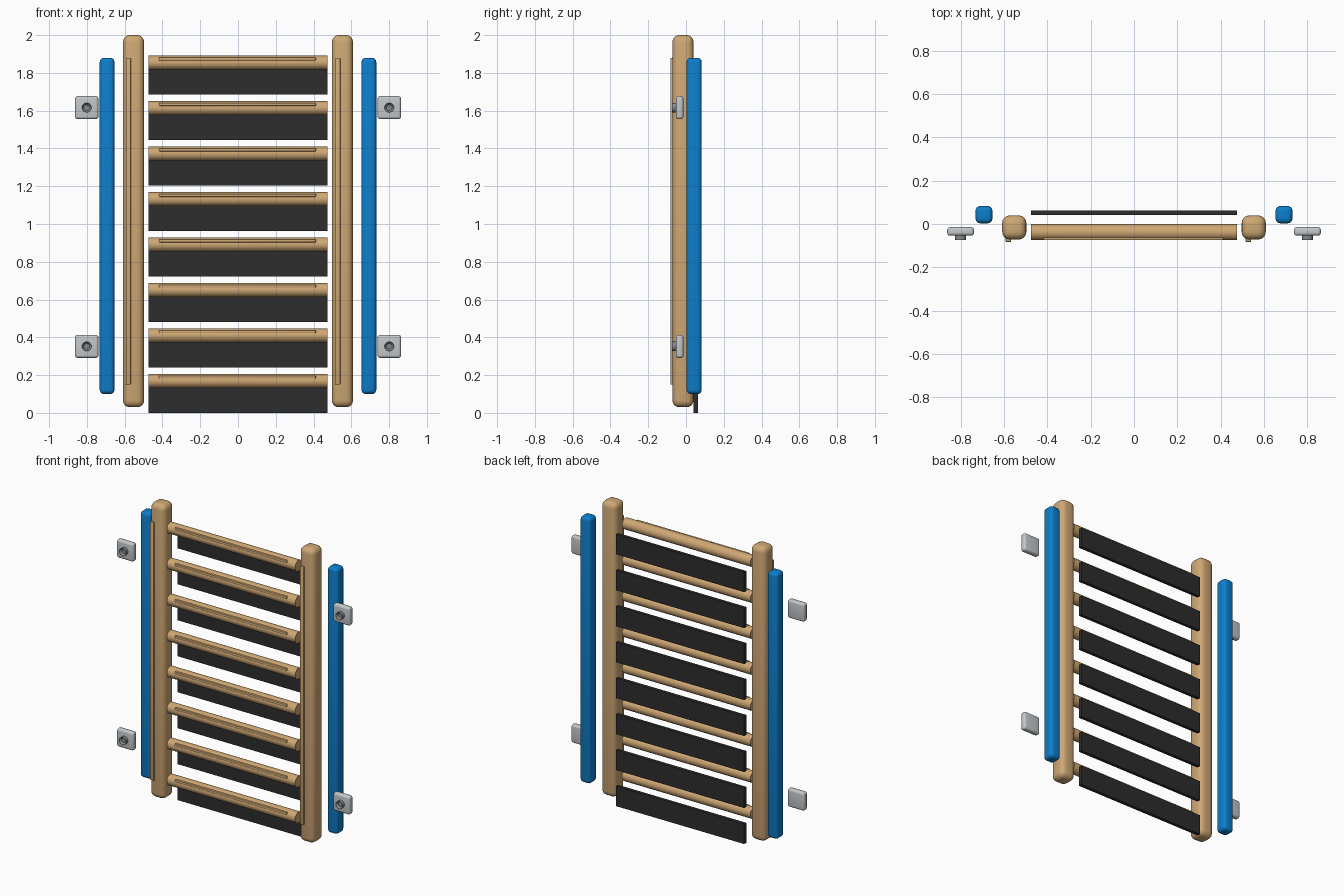
import bpy
import bmesh
import math
from mathutils import Matrix

if "Cube" in bpy.data.objects:
    bpy.data.objects.remove(bpy.data.objects["Cube"])


def material(name, rgb):
    m = bpy.data.materials.new(name)
    m.use_nodes = True
    m.diffuse_color = (*rgb, 1)
    m.node_tree.nodes["Principled BSDF"].inputs["Base Color"].default_value = (*rgb, 1)
    return m


wood = material("beech wood", (0.62, 0.39, 0.175))
blue = material("blue", (0.004, 0.21, 0.6))
metal = material("light metal", (0.55, 0.58, 0.6))
steel = material("bolt steel", (0.24, 0.26, 0.27))
black = material("black", (0.026, 0.026, 0.026))


def finish(name, bm, mat, smooth=True):
    mesh = bpy.data.meshes.new(name)
    bm.to_mesh(mesh)
    bm.free()
    mesh.materials.append(mat)
    ob = bpy.data.objects.new(name, mesh)
    bpy.context.collection.objects.link(ob)
    if smooth:
        bpy.ops.object.select_all(action="DESELECT")
        ob.select_set(True)
        bpy.context.view_layer.objects.active = ob
        bpy.ops.object.shade_smooth_by_angle(angle=math.radians(40))
    return ob


def block(name, centre, size, mat, bevel=0, segments=4):
    bm = bmesh.new()
    bmesh.ops.create_cube(bm, size=1)
    bmesh.ops.scale(bm, vec=size, verts=bm.verts)
    bmesh.ops.translate(bm, vec=centre, verts=bm.verts)
    if bevel:
        bmesh.ops.bevel(bm, geom=bm.edges[:], offset=bevel, segments=segments,
                        profile=0.5, affect="EDGES")
    return finish(name, bm, mat, bevel > 0)


def rod(name, centre, radius, length, axis, mat, sides=24, recess=0):
    bm = bmesh.new()
    turn = Matrix.Rotation(math.pi / 2, 4, axis)
    bmesh.ops.create_cone(bm, cap_ends=True, segments=sides, radius1=radius,
                          radius2=radius, depth=length,
                          matrix=Matrix.Translation(centre) @ turn)
    if recess:
        # Hollow the front cap
        bm.normal_update()
        cap = [f for f in bm.faces if f.normal.y < -0.9]
        bmesh.ops.inset_region(bm, faces=cap, thickness=radius * 0.4)
        bmesh.ops.translate(bm, vec=(0, recess, 0), verts=cap[0].verts[:])
    return finish(name, bm, mat)


# Posts, side rails and wall brackets on both sides
for side, s in (("left", 1), ("right", -1)):
    block(side + "_post", (s * 0.553, -0.016, 1.015), (0.112, 0.112, 1.97), wood, 0.036)
    block(side + "_post_strip", (s * 0.5545 - 0.026, -0.072, 1.015),
          (0.026, 0.022, 1.73), wood, 0.004, 2)
    block(side + "_side_rail", (s * 0.693, 0.043, 0.99), (0.078, 0.08, 1.78), blue, 0.022)
    for level, z in (("lower", 0.352), ("upper", 1.616)):
        block(f"{side}_{level}_bracket", (s * 0.801, -0.034, z),
              (0.124, 0.04, 0.122), metal, 0.014)
        rod(f"{side}_{level}_bolt", (s * 0.801, -0.06, z), 0.025, 0.03, "X", steel,
            recess=0.012)

# Round rungs, each with a front strip and a dark panel behind
for i in range(8):
    z = 0.2407 * i
    rod(f"rung_{i + 1}", (0, -0.038, z + 0.169), 0.037, 0.95, "Y", wood)
    block(f"rung_strip_{i + 1}", (-0.003, -0.063, z + 0.189),
          (0.83, 0.024, 0.016), wood, 0.003, 2)
    block(f"back_panel_{i + 1}", (0, 0.052, z + 0.067), (0.95, 0.022, 0.134), black)
